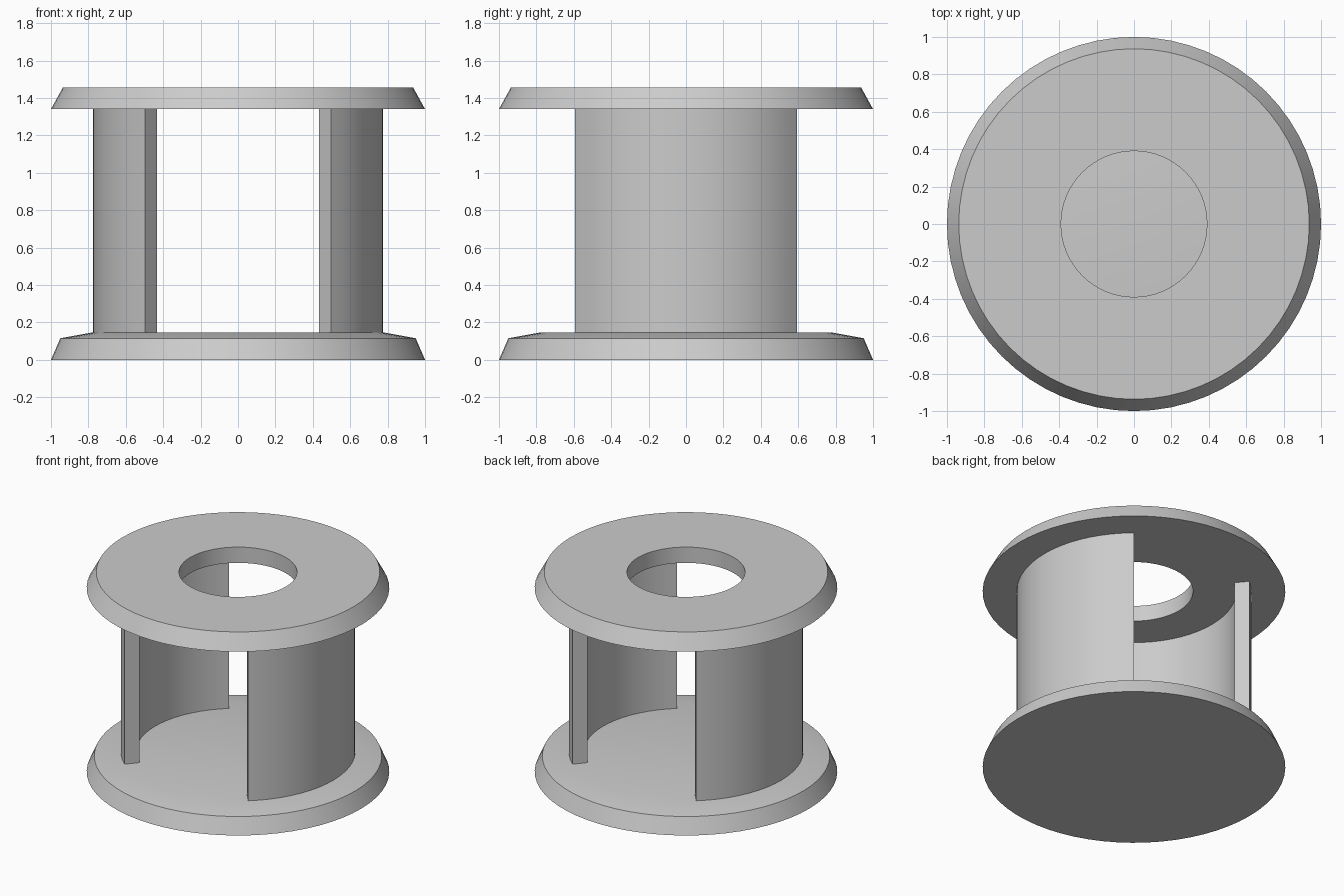
import bpy, bmesh
from math import cos, sin, radians, tau

cube = bpy.data.objects.get("Cube")
if cube:
    bpy.data.objects.remove(cube, do_unlink=True)

SEGMENTS = 64

grey = bpy.data.materials.new("light_grey")
grey.use_nodes = True
COLOUR = (0.6, 0.6, 0.6, 1)
grey.diffuse_color = COLOUR
grey.node_tree.nodes["Principled BSDF"].inputs["Base Color"].default_value = COLOUR


def finish(bm, name):
    bmesh.ops.recalc_face_normals(bm, faces=bm.faces)
    mesh = bpy.data.meshes.new(name)
    bm.to_mesh(mesh)
    bm.free()
    mesh.materials.append(grey)
    obj = bpy.data.objects.new(name, mesh)
    bpy.context.collection.objects.link(obj)
    bpy.ops.object.select_all(action="DESELECT")
    obj.select_set(True)
    bpy.context.view_layer.objects.active = obj
    bpy.ops.object.shade_smooth_by_angle(angle=radians(30))
    return obj


def lathe(name, profile, closed, start=0.0, sweep=tau, steps=SEGMENTS):
    """Sweep a (radius, z) profile about z; cap any open ends."""
    bm = bmesh.new()
    full = sweep == tau
    rings = []
    for i in range(steps if full else steps + 1):
        a = start + sweep * i / steps
        rings.append([bm.verts.new((r * cos(a), r * sin(a), z)) for r, z in profile])
    n = len(profile)
    for i in range(steps):
        a, b = rings[i], rings[(i + 1) % len(rings)]
        for j in range(n if closed else n - 1):
            k = (j + 1) % n
            bm.faces.new((a[j], b[j], b[k], a[k]))
    if not full:
        bm.faces.new(rings[0])
        bm.faces.new(rings[-1])
    elif not closed:
        bm.faces.new([ring[0] for ring in rings])
        bm.faces.new([ring[-1] for ring in rings])
    return finish(bm, name)


# Solid base with a bevelled rim and a shallow raised floor
lathe("base", [(1, 0), (0.95, 0.115), (0.775, 0.147)], closed=False)

# Top ring with a sloped rim and a round hole
lathe("top_ring", [(1, 1.34), (0.937, 1.455), (0.39, 1.455), (0.39, 1.34)], closed=True)

# Curved side walls, open at the front and back
wall = [(0.775, 0.14), (0.775, 1.345), (0.675, 1.345), (0.675, 0.14)]
for name, middle in (("left_wall", 0), ("right_wall", 180)):
    lathe(name, wall, closed=True, start=radians(middle - 50),
          sweep=radians(100), steps=18)
